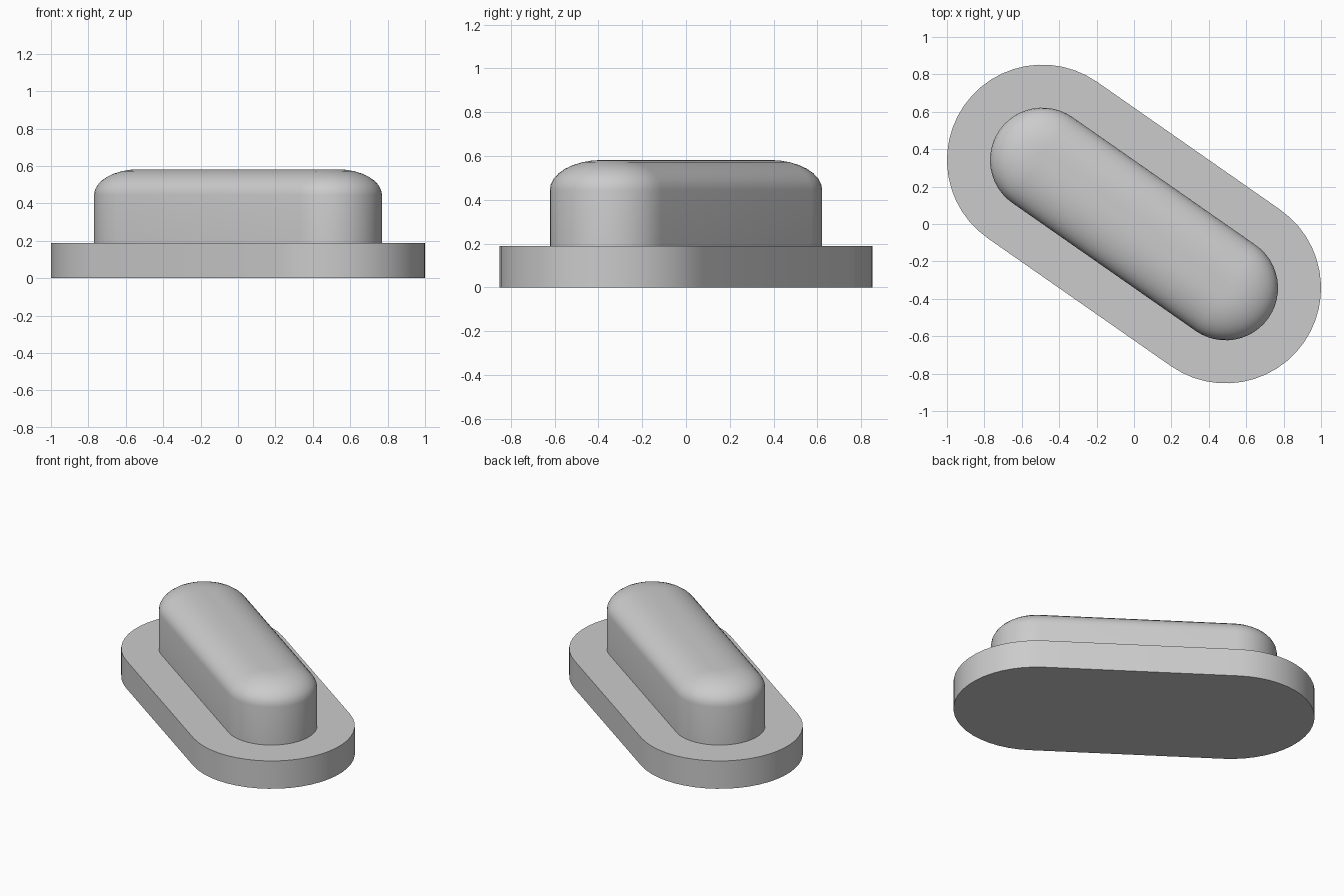
import bpy, bmesh, math
from mathutils import Vector

cube = bpy.data.objects.get("Cube")
if cube:
    bpy.data.objects.remove(cube, do_unlink=True)

grey = bpy.data.materials.new("plain grey")
grey.use_nodes = True
grey.diffuse_color = (0.6, 0.6, 0.6, 1)
grey.node_tree.nodes["Principled BSDF"].inputs["Base Color"].default_value = grey.diffuse_color

END = Vector((0.49, -0.342))   # centre of one rounded end; the other is opposite
ARC = 24                       # segments per rounded end


def stadium(bm, radius, z):
    """One ring of vertices: two half circles joined by straight sides."""
    start = math.atan2(END.y, END.x) - math.pi / 2
    ring = []
    for side, sign in enumerate((1, -1)):
        for i in range(ARC + 1):
            a = start + math.pi * (side + i / ARC)
            ring.append(bm.verts.new((sign * END.x + radius * math.cos(a),
                                      sign * END.y + radius * math.sin(a), z)))
    return ring


def lofted_stadium(name, profile):
    """Loft stadium rings along a (radius, z) profile and cap both ends."""
    bm = bmesh.new()
    rings = [stadium(bm, r, z) for r, z in profile]
    n = len(rings[0])
    for low, high in zip(rings, rings[1:]):
        for i in range(n):
            j = (i + 1) % n
            bm.faces.new((low[i], low[j], high[j], high[i]))
    bm.faces.new(rings[0][::-1])
    bm.faces.new(rings[-1])
    mesh = bpy.data.meshes.new(name)
    bm.to_mesh(mesh)
    bm.free()
    mesh.materials.append(grey)
    obj = bpy.data.objects.new(name, mesh)
    bpy.context.collection.objects.link(obj)
    bpy.ops.object.select_all(action='DESELECT')
    obj.select_set(True)
    bpy.context.view_layer.objects.active = obj
    bpy.ops.object.shade_smooth_by_angle(angle=math.radians(35))
    return obj


# Flat base plate
lofted_stadium("base_plate", [(0.51, 0), (0.51, 0.188)])

# Raised body with a softly domed top, sunk slightly into the plate
BODY_R, DOME_W, DOME_Z, DOME_H, STEPS = 0.28, 0.24, 0.445, 0.137, 8
dome = [(BODY_R - DOME_W * (1 - math.cos(t)), DOME_Z + DOME_H * math.sin(t))
        for t in (math.pi / 2 * k / STEPS for k in range(STEPS + 1))]
lofted_stadium("raised_body", [(BODY_R, 0.18)] + dome)
